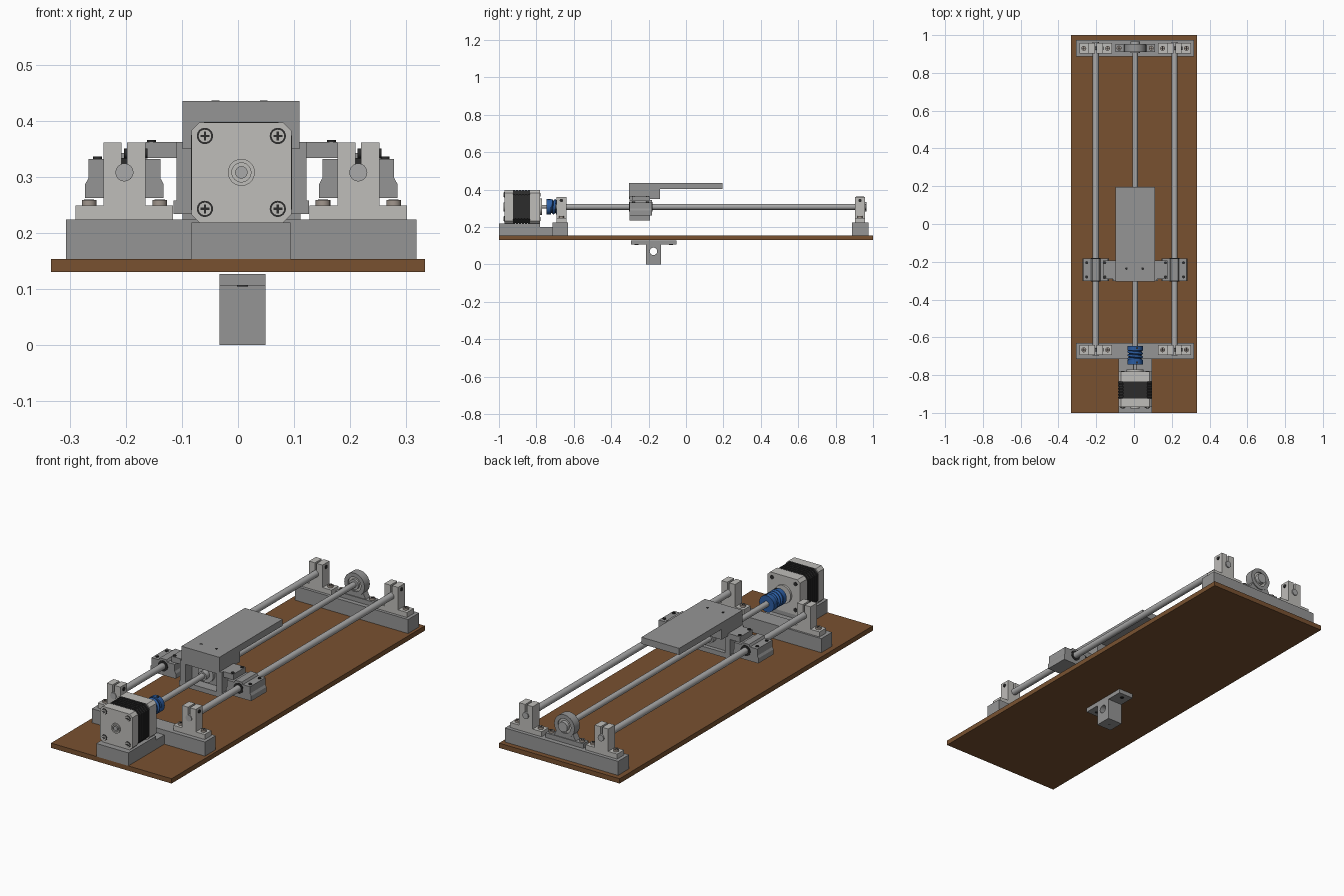
import bpy, bmesh, math
from mathutils import Matrix, Vector

cube = bpy.data.objects.get("Cube")
if cube:
    bpy.data.objects.remove(cube)

CX, AXIS_Z, ROD = 0.006, 0.308, 0.2085   # drive centre, shaft height, rod offset


def material(name, rgb):
    m = bpy.data.materials.new(name)
    m.use_nodes = True
    m.diffuse_color = (*rgb, 1)
    m.node_tree.nodes["Principled BSDF"].inputs["Base Color"].default_value = (*rgb, 1)
    return m


WOOD = material("brown_wood", (0.19, 0.083, 0.03))
PRINT = material("printed_grey", (0.30, 0.30, 0.30))
METAL = material("light_metal", (0.52, 0.51, 0.49))
STEEL = material("rod_steel", (0.40, 0.40, 0.40))
BLACK = material("black", (0.025, 0.025, 0.025))
BLUE = material("blue", (0.025, 0.11, 0.36))
NAVY = material("dark_blue", (0.008, 0.03, 0.10))
SCREW = material("screw_tan", (0.36, 0.31, 0.27))


def finish(name, bm, mat, smooth=False):
    bmesh.ops.recalc_face_normals(bm, faces=bm.faces)
    mesh = bpy.data.meshes.new(name)
    bm.to_mesh(mesh)
    bm.free()
    mesh.materials.append(mat)
    ob = bpy.data.objects.new(name, mesh)
    bpy.context.collection.objects.link(ob)
    if smooth:
        bpy.ops.object.select_all(action='DESELECT')
        ob.select_set(True)
        bpy.context.view_layer.objects.active = ob
        bpy.ops.object.shade_smooth_by_angle()
    return ob


def prism(name, pts, y0, y1, mat):
    """Extrude an x-z outline along y."""
    bm = bmesh.new()
    face = bm.faces.new([bm.verts.new((x, y0, z)) for x, z in pts])
    ext = bmesh.ops.extrude_face_region(bm, geom=[face])
    verts = [g for g in ext["geom"] if isinstance(g, bmesh.types.BMVert)]
    bmesh.ops.translate(bm, verts=verts, vec=(0, y1 - y0, 0))
    return finish(name, bm, mat)


def box(name, x, y, z, mat):
    return prism(name, [(x[0], z[0]), (x[1], z[0]), (x[1], z[1]), (x[0], z[1])], *y, mat)


def cyl(name, centre, r, length, axis, mat, sides=32):
    bm = bmesh.new()
    rot = Vector((0, 0, 1)).rotation_difference(Vector(axis)).to_matrix().to_4x4()
    bmesh.ops.create_cone(bm, cap_ends=True, segments=sides, radius1=r, radius2=r,
                          depth=length, matrix=Matrix.Translation(centre) @ rot)
    return finish(name, bm, mat, True)


def ring(name, centre, r_out, r_in, length, mat, sides=40):
    """Tube running along y."""
    bm = bmesh.new()
    h = length / 2
    prof = [(r_in, -h), (r_out, -h), (r_out, h), (r_in, h)]
    vs = [bm.verts.new((centre[0] + r, centre[1] + y, centre[2])) for r, y in prof]
    edges = [bm.edges.new((vs[i], vs[(i + 1) % 4])) for i in range(4)]
    bmesh.ops.spin(bm, geom=vs + edges, cent=centre, axis=(0, 1, 0),
                   angle=math.tau, steps=sides, use_duplicate=False)
    bmesh.ops.remove_doubles(bm, verts=bm.verts, dist=1e-5)
    return finish(name, bm, mat, True)


def chamfered(half, cut):
    k = half - cut
    pts = [(k, -half), (half, -k), (half, k), (k, half),
           (-k, half), (-half, k), (-half, -k), (-k, -half)]
    return [(CX + x, AXIS_Z + z) for x, z in pts]


def top_screw(name, x, y, z, r=0.013):
    cyl(name, (x, y, z), r, 0.012, (0, 0, 1), SCREW, 20)
    for i, (a, b) in enumerate([(0.7, 0.15), (0.15, 0.7)]):
        box(name + f"_slot_{i}", (x - r * a, x + r * a), (y - r * b, y + r * b),
            (z + 0.005, z + 0.007), BLACK)


# Board and printed bases
box("board", (-0.333, 0.333), (-1, 1), (0.13, 0.154), WOOD)
box("front_base", (-0.307, 0.318), (-0.715, -0.63), (0.154, 0.224), PRINT)
box("rear_base", (-0.307, 0.318), (0.888, 0.975), (0.154, 0.224), PRINT)
box("motor_base", (-0.083, 0.094), (-1, -0.78), (0.154, 0.219), PRINT)
box("motor_base_bridge", (-0.083, 0.094), (-0.78, -0.71), (0.154, 0.2), PRINT)

# Motor
prism("motor_rear_cap", chamfered(0.089, 0.014), -0.97, -0.925, METAL)
prism("motor_front_cap", chamfered(0.089, 0.014), -0.835, -0.78, METAL)
prism("motor_core", chamfered(0.086, 0.024), -0.925, -0.835, BLACK)
for i in range(6):
    y = -0.925 + i * 0.016
    prism(f"motor_lamination_{i}", chamfered(0.09, 0.024), y, y + 0.01, BLACK)
ring("motor_rear_boss", (CX, -0.972, AXIS_Z), 0.024, 0.017, 0.008, METAL)
cyl("motor_rear_shaft", (CX, -0.971, AXIS_Z), 0.011, 0.012, (0, 1, 0), STEEL)
cyl("motor_front_boss", (CX, -0.776, AXIS_Z), 0.045, 0.012, (0, 1, 0), METAL)
for sx in (-1, 1):
    for sz in (-1, 1):
        x, z = CX + sx * 0.065, AXIS_Z + sz * 0.065
        ring("motor_screw_recess", (x, -0.9705, z), 0.0145, 0.012, 0.003, BLACK, 24)
        cyl("motor_screw", (x, -0.971, z), 0.012, 0.008, (0, 1, 0), METAL, 24)
        cyl("motor_mount_hole", (x, -0.7795, z), 0.01, 0.003, (0, 1, 0), BLACK, 20)
        for a, b in ((0.008, 0.002), (0.002, 0.008)):
            box("motor_screw_slot", (x - a, x + a), (-0.976, -0.974), (z - b, z + b), BLACK)

# Lead screw and spiral coupling
cyl("lead_screw", (CX, 0.11, AXIS_Z), 0.014, 1.71, (0, 1, 0), STEEL)
cyl("motor_shaft", (CX, -0.76, AXIS_Z), 0.01, 0.05, (0, 1, 0), STEEL)
cyl("coupling_core", (CX, -0.695, AXIS_Z), 0.033, 0.09, (0, 1, 0), NAVY)
for y in (-0.733, -0.657):
    ring("coupling_end", (CX, y, AXIS_Z), 0.041, 0.014, 0.024, BLUE)
    cyl("coupling_set_screw", (CX + 0.01, y, AXIS_Z + 0.039), 0.006, 0.006, (0, 0, 1), BLACK, 16)
coil = bpy.data.curves.new("coupling_coil", 'CURVE')
coil.dimensions = '3D'
coil.bevel_depth = 0.007
coil.bevel_resolution = 2
coil.materials.append(BLUE)
line = coil.splines.new('POLY')
steps = 96
line.points.add(steps)
for i, p in enumerate(line.points):
    a = i / steps * math.tau * 3
    p.co = (CX + 0.034 * math.cos(a), -0.722 + 0.054 * i / steps, AXIS_Z + 0.034 * math.sin(a), 1)
bpy.context.collection.objects.link(bpy.data.objects.new("coupling_coil", coil))

# Guide rods with their clamp supports and linear bearings
for side, s in (("right", -1), ("left", 1)):
    x = CX + s * ROD
    cyl(f"{side}_rod", (x, 0.133, AXIS_Z), 0.016, 1.66, (0, 1, 0), STEEL)
    for end, y0, y1 in (("front", -0.693, -0.64), ("rear", 0.903, 0.957)):
        name, ym = f"{side}_{end}_support", (y0 + y1) / 2
        half = [(0.087, 0.224), (0.087, 0.249), (0.0375, 0.249), (0.0375, 0.361),
                (0.005, 0.361), (0.005, 0.32)]
        outline = [(x + a, z) for a, z in half] + [(x - a, z) for a, z in reversed(half)]
        prism(name, outline, y0, y1, METAL)
        cyl(name + "_clamp_bolt", (x + 0.02, ym, 0.342), 0.009, 0.042, (1, 0, 0), BLACK, 20)
        for t in (-1, 1):
            top_screw(name + "_screw", x + t * 0.063, ym, 0.253)
    half = [(0.07, 0.262), (0.07, 0.287), (0.064, 0.298), (0.064, 0.332),
            (0.024, 0.332), (0.018, 0.343)]
    outline = [(x + a, z) for a, z in half] + [(x - a, z) for a, z in reversed(half)]
    prism(f"{side}_bearing", outline, -0.302, -0.182, PRINT)
    for y in (-0.303, -0.181):
        ring(f"{side}_bearing_seal", (x, y, AXIS_Z), 0.026, 0.016, 0.004, BLACK)
    for t in (-1, 1):
        for y in (-0.28, -0.205):
            z = 0.362 if s * t < 0 else 0.332
            cyl(f"{side}_bearing_bolt", (x + t * 0.048, y, z), 0.008, 0.008, (0, 0, 1), BLACK, 16)
    # Carriage wing and leg
    wing = sorted((CX + s * 0.09, CX + s * 0.171))
    box(f"{side}_carriage_wing", wing, (-0.29, -0.192), (0.334, 0.362), PRINT)
    leg = sorted((CX + s * 0.086, CX + s * 0.116))
    box(f"{side}_carriage_leg", leg, (-0.302, -0.192), (0.236, 0.362), PRINT)

# Carriage
box("carriage_top_plate", (-0.099, 0.11), (-0.305, 0.195), (0.402, 0.435), PRINT)
box("carriage_block", (-0.099, 0.11), (-0.305, -0.14), (0.35, 0.402), PRINT)
box("carriage_floor", (-0.115, 0.127), (-0.302, -0.195), (0.234, 0.258), PRINT)
box("carriage_nut_wall", (-0.09, 0.1), (-0.25, -0.215), (0.25, 0.355), PRINT)
ring("carriage_nut_flange", (CX, -0.257, AXIS_Z), 0.042, 0.014, 0.014, STEEL)
ring("carriage_nut_barrel", (CX, -0.24, AXIS_Z), 0.022, 0.014, 0.10, STEEL)
for x in (-0.04, 0.046):
    cyl("carriage_plate_hole", (x, -0.236, 0.435), 0.007, 0.002, (0, 0, 1), BLACK, 20)

# Pillow block holding the far end of the screw
box("pillow_foot", (CX - 0.105, CX + 0.105), (0.91, 0.952), (0.224, 0.247), PRINT)
prism("pillow_neck", [(CX - 0.06, 0.247), (CX + 0.06, 0.247), (CX + 0.045, 0.275),
                      (CX - 0.045, 0.275)], 0.914, 0.948, PRINT)
ring("pillow_housing", (CX, 0.931, AXIS_Z), 0.056, 0.036, 0.042, PRINT)
ring("pillow_bearing", (CX, 0.931, AXIS_Z), 0.036, 0.024, 0.03, METAL)
ring("pillow_collar", (CX, 0.935, AXIS_Z), 0.025, 0.012, 0.06, STEEL)
for t in (-1, 1):
    top_screw("pillow_screw", CX + t * 0.085, 0.931, 0.251)

# Nut bracket below the board, with its cross hole
box("bracket_flange", (-0.033, 0.049), (-0.295, -0.05), (0.106, 0.127), PRINT)
stem = box("bracket_stem", (-0.033, 0.049), (-0.215, -0.133), (0, 0.106), PRINT)
cutter = cyl("bracket_hole_cutter", (0.008, -0.174, 0.07), 0.02, 0.2, (1, 0, 0), PRINT)
cutter.hide_render = True
cut = stem.modifiers.new("cross_hole", 'BOOLEAN')
cut.operation = 'DIFFERENCE'
cut.solver = 'EXACT'
cut.object = cutter
bpy.context.view_layer.objects.active = stem
bpy.ops.object.modifier_apply(modifier=cut.name)
bpy.data.objects.remove(cutter)
for y in (-0.265, -0.08):
    cyl("bracket_flange_hole", (0.008, y, 0.106), 0.01, 0.002, (0, 0, 1), BLACK, 20)
cyl("bracket_stem_hole", (0.008, -0.174, 0.001), 0.006, 0.002, (0, 0, 1), BLACK, 16)
